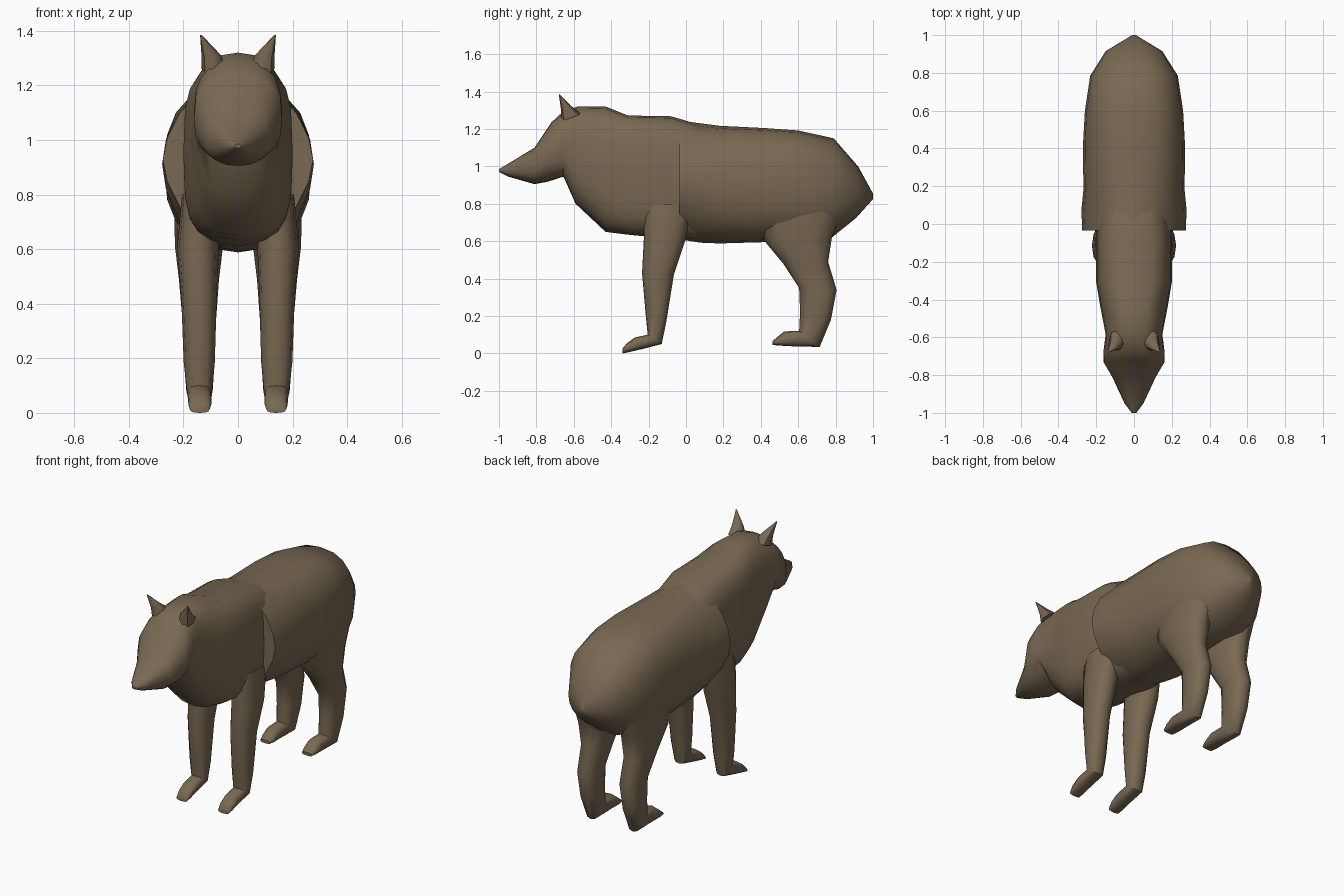
import bpy, bmesh, math

fur = bpy.data.materials.new("brown fur")
fur.diffuse_color = (0.19, 0.14, 0.085, 1)


def loft(name, rings, n=16, sides=(1,), angle=45):
    """Skin rings: (y1, z1, y2, z2, half_width, x_centre, squareness).
    Points 1 and 2 are opposite ends of the section in the side view."""
    for s in sides:
        bm = bmesh.new()
        loops = []
        for y1, z1, y2, z2, w, xc, e in rings:
            loop = []
            for i in range(n):
                a = 2 * math.pi * i / n
                c, d = math.cos(a), math.sin(a)
                u = math.copysign(abs(c) ** (2 / e), c)
                v = math.copysign(abs(d) ** (2 / e), d)
                t = (1 - v) / 2
                loop.append(bm.verts.new((s * (xc + w * u), y1 + (y2 - y1) * t, z1 + (z2 - z1) * t)))
            loops.append(loop)
        for a, b in zip(loops, loops[1:]):
            for i in range(n):
                j = (i + 1) % n
                bm.faces.new((a[i], a[j], b[j], b[i]))
        bm.faces.new(loops[0])
        bm.faces.new(loops[-1])
        bmesh.ops.recalc_face_normals(bm, faces=bm.faces)
        label = name if len(sides) == 1 else name + ("_left" if s > 0 else "_right")
        me = bpy.data.meshes.new(label)
        bm.to_mesh(me)
        bm.free()
        me.materials.append(fur)
        ob = bpy.data.objects.new(label, me)
        bpy.context.collection.objects.link(ob)
        bpy.ops.object.select_all(action='DESELECT')
        ob.select_set(True)
        bpy.context.view_layer.objects.active = ob
        bpy.ops.object.shade_smooth_by_angle(angle=math.radians(angle))


# head, neck and chest
loft("head_and_chest", [
    (-1.00, 0.985, -1.00, 0.97, 0.012, 0, 2),
    (-0.95, 1.015, -0.95, 0.945, 0.05, 0, 2.2),
    (-0.81, 1.10, -0.81, 0.905, 0.115, 0, 2.4),
    (-0.72, 1.235, -0.74, 0.918, 0.162, 0, 2.5),
    (-0.66, 1.29, -0.655, 0.945, 0.16, 0, 2.5),
    (-0.58, 1.32, -0.59, 0.80, 0.15, 0, 2.6),
    (-0.43, 1.32, -0.43, 0.65, 0.18, 0, 2.7),
    (-0.31, 1.272, -0.31, 0.635, 0.20, 0, 3.4),
    (-0.08, 1.268, -0.08, 0.612, 0.20, 0, 3.4),
    (0.15, 1.20, 0.15, 0.60, 0.20, 0, 2.6)], n=20)

# hindquarters, flaring out over the chest at its front edge
loft("hindquarters", [
    (-0.035, 1.245, -0.035, 0.61, 0.275, 0, 1.7),
    (0.08, 1.23, 0.08, 0.592, 0.278, 0, 1.9),
    (0.18, 1.217, 0.18, 0.588, 0.268, 0, 2.2),
    (0.42, 1.205, 0.42, 0.595, 0.27, 0, 2.5),
    (0.60, 1.192, 0.60, 0.60, 0.26, 0, 2.6),
    (0.79, 1.15, 0.78, 0.62, 0.232, 0, 2.5),
    (0.92, 1.00, 0.91, 0.725, 0.15, 0, 2.2),
    (1.00, 0.855, 1.00, 0.825, 0.01, 0, 2)], n=20)

# legs: shoulder or thigh down to the paw
loft("front_leg", [
    (-0.23, 0.80, 0.04, 0.80, 0.06, 0.145, 2.3),
    (-0.225, 0.62, -0.005, 0.60, 0.076, 0.147, 2.3),
    (-0.235, 0.43, -0.065, 0.42, 0.065, 0.143, 2.3),
    (-0.215, 0.20, -0.105, 0.17, 0.057, 0.142, 2.3),
    (-0.205, 0.10, -0.13, 0.05, 0.046, 0.141, 2.3),
    (-0.275, 0.085, -0.24, 0.022, 0.043, 0.14, 2.5),
    (-0.315, 0.055, -0.31, 0.006, 0.042, 0.14, 2.5),
    (-0.34, 0.025, -0.34, 0.0, 0.036, 0.14, 2.5)], n=12, sides=(1, -1))

loft("hind_leg", [
    (0.36, 0.80, 0.86, 0.82, 0.09, 0.145, 2.3),
    (0.42, 0.60, 0.78, 0.62, 0.088, 0.143, 2.3),
    (0.52, 0.48, 0.76, 0.49, 0.073, 0.143, 2.3),
    (0.605, 0.35, 0.805, 0.34, 0.062, 0.142, 2.3),
    (0.61, 0.22, 0.775, 0.18, 0.057, 0.142, 2.3),
    (0.605, 0.12, 0.715, 0.035, 0.048, 0.141, 2.3),
    (0.525, 0.118, 0.59, 0.037, 0.044, 0.14, 2.5),
    (0.485, 0.085, 0.50, 0.042, 0.042, 0.14, 2.5),
    (0.462, 0.065, 0.462, 0.045, 0.034, 0.14, 2.5)], n=12, sides=(1, -1))

# pointed ears leaning outwards
loft("ear", [
    (-0.67, 1.24, -0.56, 1.28, 0.045, 0.088, 2),
    (-0.668, 1.30, -0.61, 1.32, 0.036, 0.098, 2),
    (-0.68, 1.385, -0.675, 1.385, 0.003, 0.136, 2)], n=8, sides=(1, -1))
